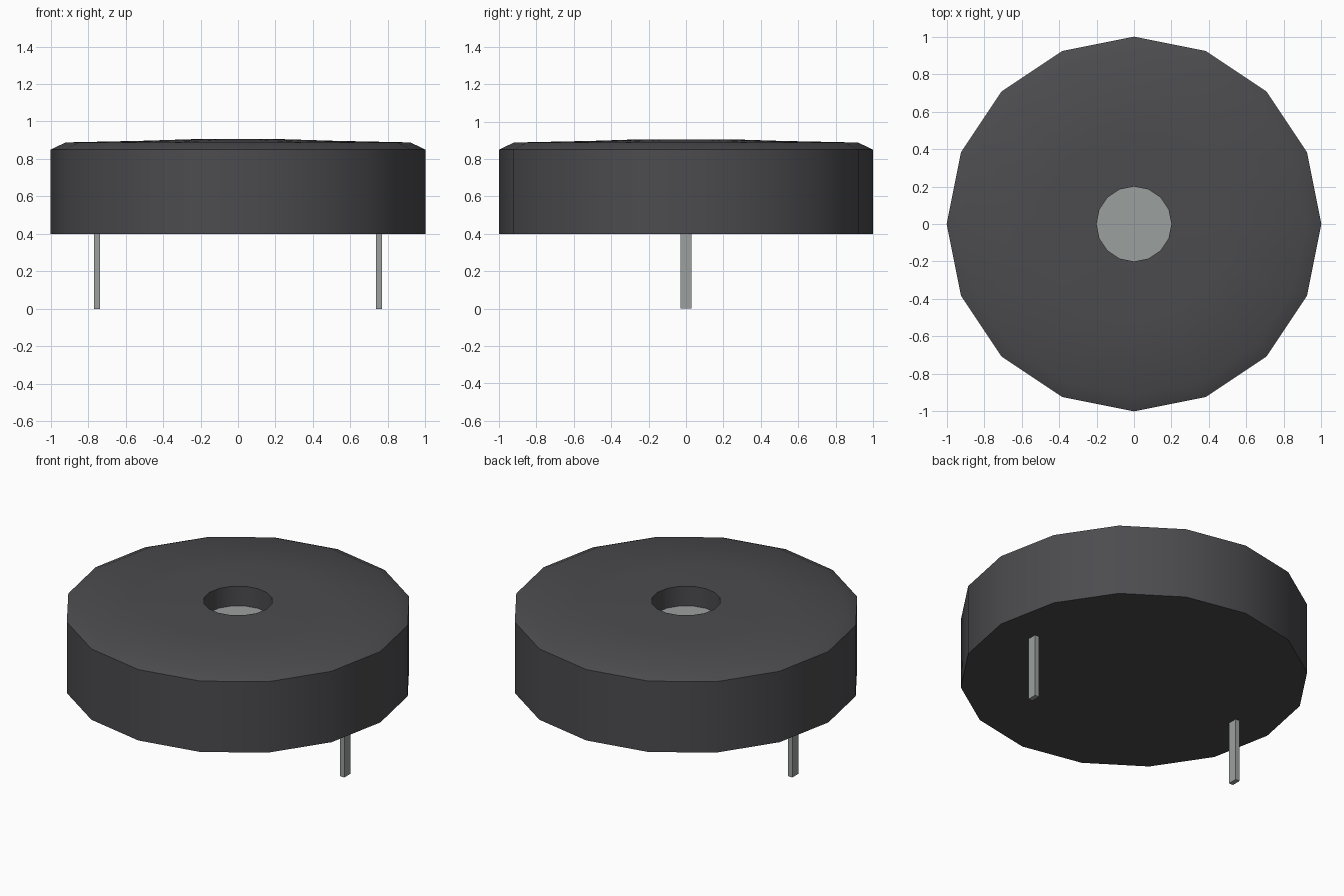
import bpy, bmesh, math

cube = bpy.data.objects.get("Cube")
if cube:
    bpy.data.objects.remove(cube, do_unlink=True)


def make_material(name, color, roughness, metallic=0.0):
    mat = bpy.data.materials.new(name)
    mat.use_nodes = True
    mat.diffuse_color = (*color, 1)
    bsdf = next(n for n in mat.node_tree.nodes if n.type == 'BSDF_PRINCIPLED')
    bsdf.inputs["Base Color"].default_value = (*color, 1)
    bsdf.inputs["Roughness"].default_value = roughness
    bsdf.inputs["Metallic"].default_value = metallic
    return mat


black = make_material("dark_grey_plastic", (0.072, 0.070, 0.077), 0.6)
metal = make_material("grey_metal", (0.33, 0.35, 0.34), 0.5)


def add_object(name, bm, *materials):
    bmesh.ops.recalc_face_normals(bm, faces=bm.faces)
    mesh = bpy.data.meshes.new(name)
    bm.to_mesh(mesh)
    bm.free()
    for mat in materials:
        mesh.materials.append(mat)
    obj = bpy.data.objects.new(name, mesh)
    bpy.context.collection.objects.link(obj)
    return obj


# Casing: 16-sided turned profile, from the base rim up and down into the hole
SIDES = 16
PROFILE = [(1.0, 0.40), (1.0, 0.85), (0.92, 0.888), (0.5, 0.897),
           (0.25, 0.905), (0.2, 0.905), (0.2, 0.78)]
bm = bmesh.new()
rings = []
for r, z in PROFILE:
    rings.append([bm.verts.new((r * math.cos(a), r * math.sin(a), z))
                  for a in (2 * math.pi * i / SIDES for i in range(SIDES))])
for low, high in zip(rings, rings[1:]):
    for i in range(SIDES):
        j = (i + 1) % SIDES
        bm.faces.new((low[i], low[j], high[j], high[i]))
bm.faces.new(rings[0])
# Metal diaphragm at the floor of the hole
bm.faces.new(rings[-1]).material_index = 1
casing = add_object("casing", bm, black, metal)

bpy.ops.object.select_all(action='DESELECT')
casing.select_set(True)
bpy.context.view_layer.objects.active = casing
bpy.ops.object.shade_smooth_by_angle(angle=math.radians(30))

# Two flat contact pins under the casing
for name, x in (("left_pin", 0.753), ("right_pin", -0.753)):
    bm = bmesh.new()
    bmesh.ops.create_cube(bm, size=1)
    bmesh.ops.scale(bm, vec=(0.03, 0.06, 0.41), verts=bm.verts)
    bmesh.ops.translate(bm, vec=(x, 0, 0.205), verts=bm.verts)
    add_object(name, bm, metal)
